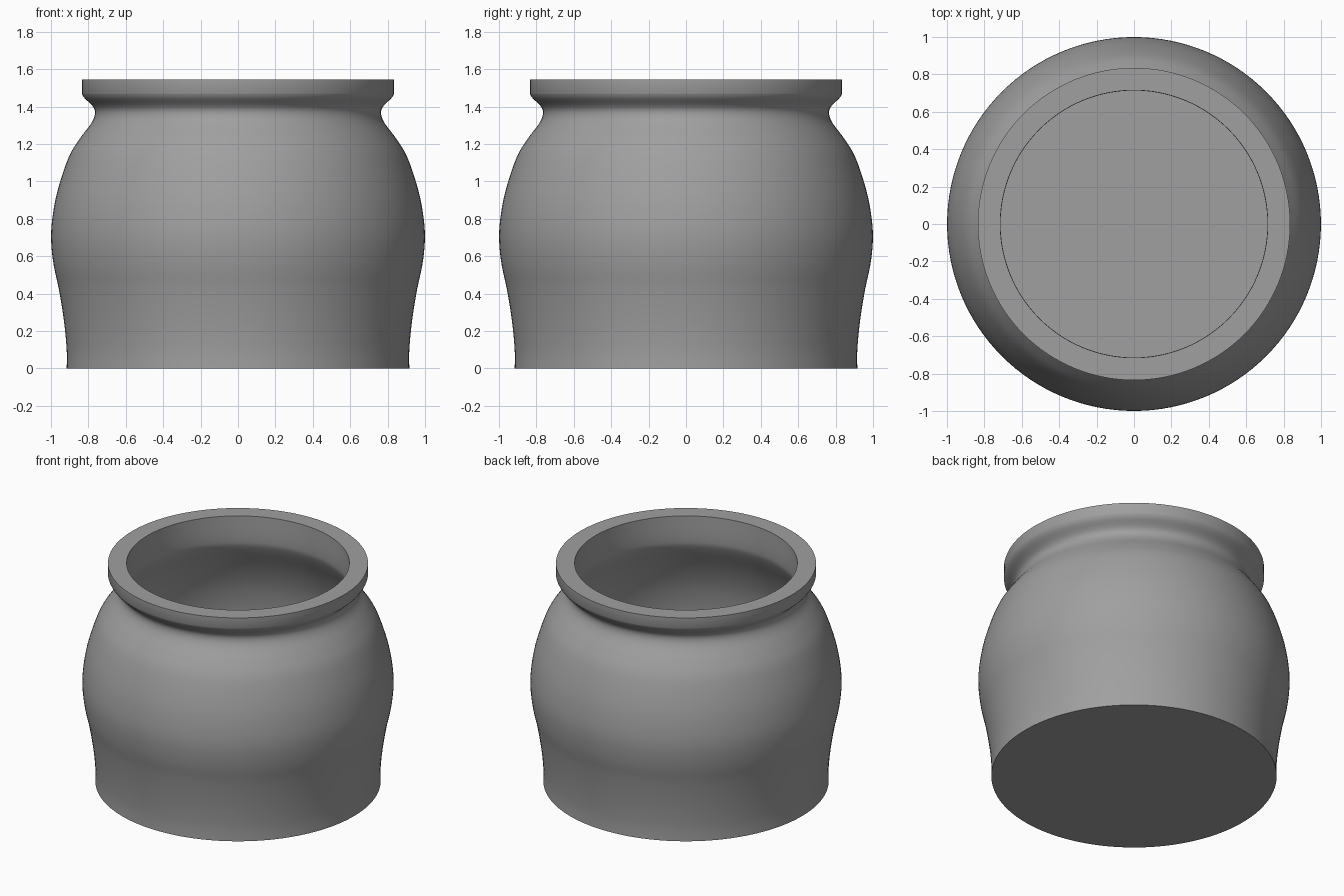
import bpy, bmesh, math
from mathutils import Vector

cube = bpy.data.objects.get("Cube")
if cube:
    bpy.data.objects.remove(cube, do_unlink=True)

# One plain grey clay
clay = bpy.data.materials.new("grey clay")
clay.use_nodes = True
grey = (0.35, 0.35, 0.35, 1)
clay.diffuse_color = grey
clay.node_tree.nodes["Principled BSDF"].inputs["Base Color"].default_value = grey


def smooth_path(points, steps=4):
    """Catmull-Rom curve through (radius, height) points."""
    p = [Vector(q) for q in points]
    p = [p[0]] + p + [p[-1]]
    path = []
    for a, b, c, d in zip(p, p[1:], p[2:], p[3:]):
        for i in range(steps):
            t = i / steps
            path.append(b + 0.5 * t * ((c - a) + t * ((2 * a - 5 * b + 4 * c - d)
                        + t * (3 * b - a - 3 * c + d))))
    return path + [p[-1]]


def lathe(name, profile, segments=128):
    bm = bmesh.new()
    verts = [bm.verts.new((r, 0, z)) for r, z in profile]
    edges = [bm.edges.new(pair) for pair in zip(verts, verts[1:])]
    bmesh.ops.spin(bm, geom=verts + edges, axis=(0, 0, 1), cent=(0, 0, 0),
                   angle=math.tau, steps=segments)
    bmesh.ops.remove_doubles(bm, verts=bm.verts, dist=0.0005)
    bmesh.ops.recalc_face_normals(bm, faces=bm.faces)
    mesh = bpy.data.meshes.new(name)
    bm.to_mesh(mesh)
    bm.free()
    obj = bpy.data.objects.new(name, mesh)
    bpy.context.collection.objects.link(obj)
    mesh.materials.append(clay)
    bpy.ops.object.select_all(action="DESELECT")
    obj.select_set(True)
    bpy.context.view_layer.objects.active = obj
    bpy.ops.object.shade_smooth_by_angle(angle=math.radians(60))
    return obj


# Outer belly and neck, from foot to the underside of the rim
outer = smooth_path([(0.916, 0), (0.916, 0.1), (0.93, 0.25), (0.957, 0.42),
                     (0.985, 0.55), (0.999, 0.68), (0.993, 0.8), (0.965, 0.95),
                     (0.905, 1.13), (0.845, 1.23), (0.785, 1.31), (0.765, 1.36),
                     (0.775, 1.4), (0.82, 1.445), (0.835, 1.47)])
# Inner wall, from mouth down to the floor
inner = smooth_path([(0.715, 1.545), (0.715, 1.38), (0.735, 1.3), (0.83, 1.12),
                     (0.895, 0.93), (0.92, 0.7), (0.885, 0.45), (0.845, 0.25),
                     (0.835, 0.1)])
rim = [(0.835, 1.545)]
lathe("pot", [(0, 0)] + outer + rim + inner + [(0, 0.1)])
